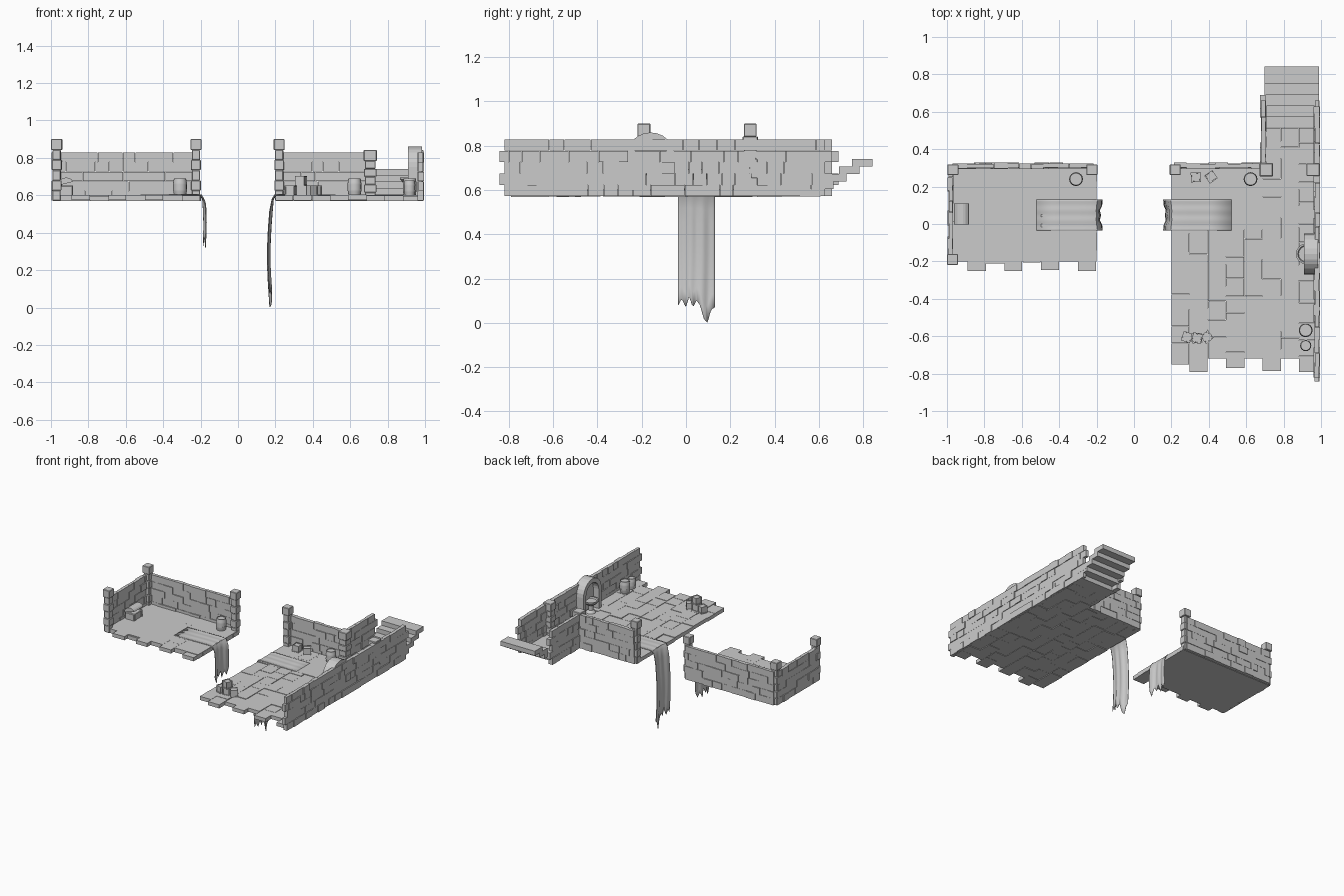
import bpy, bmesh, math, random
from mathutils import Matrix, Vector

if "Cube" in bpy.data.objects:
    bpy.data.objects.remove(bpy.data.objects["Cube"])

random.seed(4)
Z0, FLOOR = 0.572, 0.6


def box(bm, x0, x1, y0, y1, z0, z1, rot=0):
    m = (Matrix.Translation(((x0 + x1) / 2, (y0 + y1) / 2, (z0 + z1) / 2))
         @ Matrix.Rotation(rot, 4, 'Z') @ Matrix.Diagonal((x1 - x0, y1 - y0, z1 - z0, 1)))
    return bmesh.ops.create_cube(bm, size=1, matrix=m)['verts']


def finish(bm, name, bevel=0.0, smooth=False):
    bmesh.ops.recalc_face_normals(bm, faces=bm.faces)
    me = bpy.data.meshes.new(name)
    bm.to_mesh(me)
    bm.free()
    ob = bpy.data.objects.new(name, me)
    bpy.context.collection.objects.link(ob)
    if bevel:
        b = ob.modifiers.new("bevel", 'BEVEL')
        b.width, b.segments = bevel, 1
    if smooth:
        for p in me.polygons:
            p.use_smooth = True
        me.set_sharp_from_angle(angle=math.radians(40))
    return ob


def brick_wall(name, axis, a0, a1, c, ragged0=0.0, ragged1=0.0):
    """Five staggered brick courses along an axis, around centre plane c."""
    bm = bmesh.new()
    h = (0.83 - Z0) / 5
    for r in range(5):
        odd = r % 2
        s, end = a0 - odd * ragged0, a1 + odd * ragged1
        first = True
        while s < end - 0.001:
            ln = random.uniform(0.055, 0.085) * (0.6 if first and odd else 1)
            e = s + ln if end - s - ln > 0.03 else end
            t0, t1 = (random.choice((0.010, 0.012, 0.013, 0.017)) for _ in range(2))
            z = Z0 + r * h
            if axis == 'x':
                box(bm, s, e - 0.001, c - t0, c + t1, z, z + h - 0.001)
            else:
                box(bm, c - t0, c + t1, s, e - 0.001, z, z + h - 0.001)
            s, first = e, False
    return finish(bm, name)


def floor(name, x0, fronts, backs, w, lift):
    """Columns of staggered paving stones with ragged front ends."""
    bm = bmesh.new()
    for i, (f, b) in enumerate(zip(fronts, backs)):
        y = f
        while y < b - 0.001:
            e = y + random.uniform(0.08, 0.12)
            if b - e < 0.05:
                e = b
            d = random.uniform(-lift, lift)
            box(bm, x0 + i * w, x0 + (i + 1) * w - 0.001 + random.uniform(-.002, .002),
                y, e - 0.001, Z0 + d, FLOOR + d)
            y = e
    return finish(bm, name)


def post(name, x, y, top=0.9, w=0.046, cap=0.058):
    bm = bmesh.new()
    n, zt = 5, top - 0.058
    for i in range(n):
        k = w / 2 + (0.003 if i % 2 else -0.001)
        box(bm, x - k, x + k, y - k, y + k, Z0 + (zt - Z0) * i / n, Z0 + (zt - Z0) * (i + 1) / n)
    box(bm, x - cap / 2, x + cap / 2, y - cap / 2, y + cap / 2, zt, top)
    finish(bm, name, 0.003)


def lathe(name, x, y, z, prof, n=16):
    bm = bmesh.new()
    rings = [[bm.verts.new((x + r * math.cos(math.tau * i / n), y + r * math.sin(math.tau * i / n), z + h))
              for i in range(n)] for r, h in prof]
    for a, b in zip(rings, rings[1:]):
        for i in range(n):
            bm.faces.new((a[i], a[(i + 1) % n], b[(i + 1) % n], b[i]))
    bm.faces.new(rings[0])
    bm.faces.new(rings[-1])
    finish(bm, name, smooth=True)


def barrel(name, x, y, r, h):
    prof = [(r * .86, 0), (r * .95, h * .2), (r, h * .28), (r, h * .36), (r * .98, h * .36), (r * .98, h * .64),
            (r, h * .64), (r, h * .72), (r * .95, h * .8), (r * .88, h), (r * .76, h), (r * .76, h * .95)]
    lathe(name, x, y, FLOOR, prof)


def crate(name, x, y, z, rot, s=0.052):
    bm = bmesh.new()
    box(bm, x - s / 2, x + s / 2, y - s / 2, y + s / 2, z, z + s, rot)
    bmesh.ops.inset_individual(bm, faces=bm.faces[:], thickness=0.007, depth=0)
    inner = bm.faces[:6]
    bmesh.ops.inset_individual(bm, faces=inner, thickness=0.0005, depth=-0.004)
    finish(bm, name)


def waterfall(name, side, z_low, tips):
    """Stream running over the floor, over the edge and down to a torn end."""
    bm = bmesh.new()
    n = 24
    rows = []
    run = [(0.52, .001), (0.4, .002), (0.3, .004), (0.23, .005), (0.204, .002), (0.19, -.02)]
    drop = 8
    for k in range(len(run) + drop):
        row = []
        for j in range(n + 1):
            t = j / n
            y = -0.035 + 0.165 * t
            u = 2 * t - 1
            ripple = 0.003 * math.cos(t * 19)
            if k < len(run):
                x, z = run[k][0], FLOOR + run[k][1] + (0.001 * math.cos(t * 19) if k < 5 else 0)
                if k > 3:
                    x -= 0.008 * u * u
            else:
                f = (k - len(run) + 1) / drop
                p = t * (len(tips) - 1)
                i = min(int(p), len(tips) - 2)
                end = z_low + tips[i] + (tips[i + 1] - tips[i]) * (p - i)
                z = 0.58 + (end - 0.58) * f
                x = 0.188 - 0.016 * u * u - (0.018 if side > 0 else 0.006) * math.sin(f * 2.6) + ripple
            row.append(bm.verts.new((side * x, y, z)))
        rows.append(row)
    for a, b in zip(rows, rows[1:]):
        for j in range(n):
            bm.faces.new((a[j], a[j + 1], b[j + 1], b[j]))
    ob = finish(bm, name, smooth=True)
    s = ob.modifiers.new("thickness", 'SOLIDIFY')
    s.thickness, s.offset = 0.004, 0


# Floors
floor("left_floor", -0.99, [-.2, -.25, -.21, -.25, -.205, -.245, -.2, -.25], [0.3] * 8, 0.0988, 0.003)
floor("right_floor", 0.2, [-.75, -.79, -.72, -.77, -.72, -.785, -.72, -.79],
      [0.3] * 5 + [0.515] * 3, 0.0975, 0.003)
bm = bmesh.new()
box(bm, -0.97, -0.2, -0.2, 0.3, 0.569, 0.602)
finish(bm, "left_water_sheet")
bm = bmesh.new()
box(bm, 0.2, 0.69, -0.033, 0.3, 0.59, 0.602)
finish(bm, "right_water_sheet")

# Walls
brick_wall("left_back_wall", 'x', -0.97, -0.215, 0.311)
brick_wall("left_side_wall", 'y', -0.19, 0.3, -0.98)
brick_wall("right_back_wall", 'x', 0.215, 0.69, 0.311)
brick_wall("right_long_wall", 'y', -0.82, 0.63, 0.978, 0.022, 0.03)
brick_wall("stairwell_wall", 'y', 0.3, 0.66, 0.692, 0, 0.03)

# Posts
for nm, x, y in [("left_outer", -.968, .29), ("left_inner", -.225, .29), ("left_front", -.97, -.19),
                 ("right_inner", .22, .29)]:
    post(nm + "_post", x, y)
post("stair_post_a", 0.707, 0.29, 0.842, 0.06, 0.07)
post("stair_post_b", 0.957, 0.29, 0.842, 0.06, 0.068)

# Stairs
bm = bmesh.new()
for i in range(5):
    y = 0.515 + 0.0585 * i
    box(bm, 0.697, 0.99, y, y + 0.093, 0.57 + 0.034 * i, 0.605 + 0.034 * i)
finish(bm, "stairs")

# Arched wall niche with back panel
bm = bmesh.new()
yc, zc, n = -0.16, 0.75, 12
outline = [(1, -0.15)] + [(math.cos(math.pi * i / n), None) for i in range(n + 1)] + [(-1, -0.15)]
sections = []
for k, (c, dz) in enumerate(outline):
    ang = math.pi * (k - 1) / n
    ring = []
    for x, r in ((0.908, 0.11), (0.985, 0.11), (0.985, 0.077), (0.908, 0.077)):
        ring.append(bm.verts.new((x, yc + r * c, zc + (dz if dz else r * math.sin(ang)))))
    sections.append(ring)
for a, b in zip(sections, sections[1:]):
    for i in range(4):
        bm.faces.new((a[i], a[(i + 1) % 4], b[(i + 1) % 4], b[i]))
bm.faces.new(sections[0])
bm.faces.new(sections[-1])
finish(bm, "niche_arch")
bm = bmesh.new()
bm.faces.new([bm.verts.new((0.955, yc + .08 * c, zc + (dz if dz else .08 * math.sin(math.pi * (k - 1) / n))))
              for k, (c, dz) in enumerate(outline)])
finish(bm, "niche_back")
lathe("niche_basin", 0.922, yc, FLOOR, [(.035, 0), (.03, .01), (.018, .02), (.018, .055), (.04, .068),
                                        (.056, .085), (.056, .095), (.047, .095), (.042, .085)])

# Chest with barrel lid, slightly ajar
bm = bmesh.new()
box(bm, -0.958, -0.885, -0.002, 0.108, FLOOR, 0.65)
for y in (0.012, 0.094):
    box(bm, -0.96, -0.882, y - .007, y + .007, FLOOR, 0.652)
finish(bm, "chest_body", 0.002)
bm = bmesh.new()
ends = [[bm.verts.new((0.041 + 0.041 * math.cos(math.pi * i / 8), y, 0.032 * math.sin(math.pi * i / 8)))
         for i in range(9)] for y in (-0.004, 0.11)]
for i in range(9):
    bm.faces.new((ends[0][i], ends[0][(i + 1) % 9], ends[1][(i + 1) % 9], ends[1][i]))
bm.faces.new(ends[0])
bm.faces.new(ends[1])
bmesh.ops.transform(bm, verts=bm.verts, matrix=Matrix.Translation((-0.962, 0, 0.652)) @ Matrix.Rotation(-0.25, 4, 'Y'))
finish(bm, "chest_lid")

# Barrels
for i, (x, y, r, h) in enumerate([(-.31, .24, .037, .09), (.623, .24, .037, .09),
                                  (.918, -.568, .037, .09), (.918, -.65, .03, .08)]):
    barrel(f"barrel_{i}", x, y, r, h)

# Crates
for i, (x, y, z, rot) in enumerate([(.33, .25, 0, .05), (.412, .252, 0, .6), (.283, -.605, 0, -.35),
                                    (.39, -.605, 0, .7), (.337, -.61, .052, -.3), (.337, -.61, 0, .1)]):
    crate(f"crate_{i}", x, y, FLOOR + z, rot)

# Waterfalls
waterfall("left_waterfall", -1, 0.32, [.05, .0, .06, .03, .07, .01, .05, .02, .06])
waterfall("right_waterfall", 1, 0.0, [.08, .11, .07, .12, .07, .10, .08, .02, .0, .06, .07])
